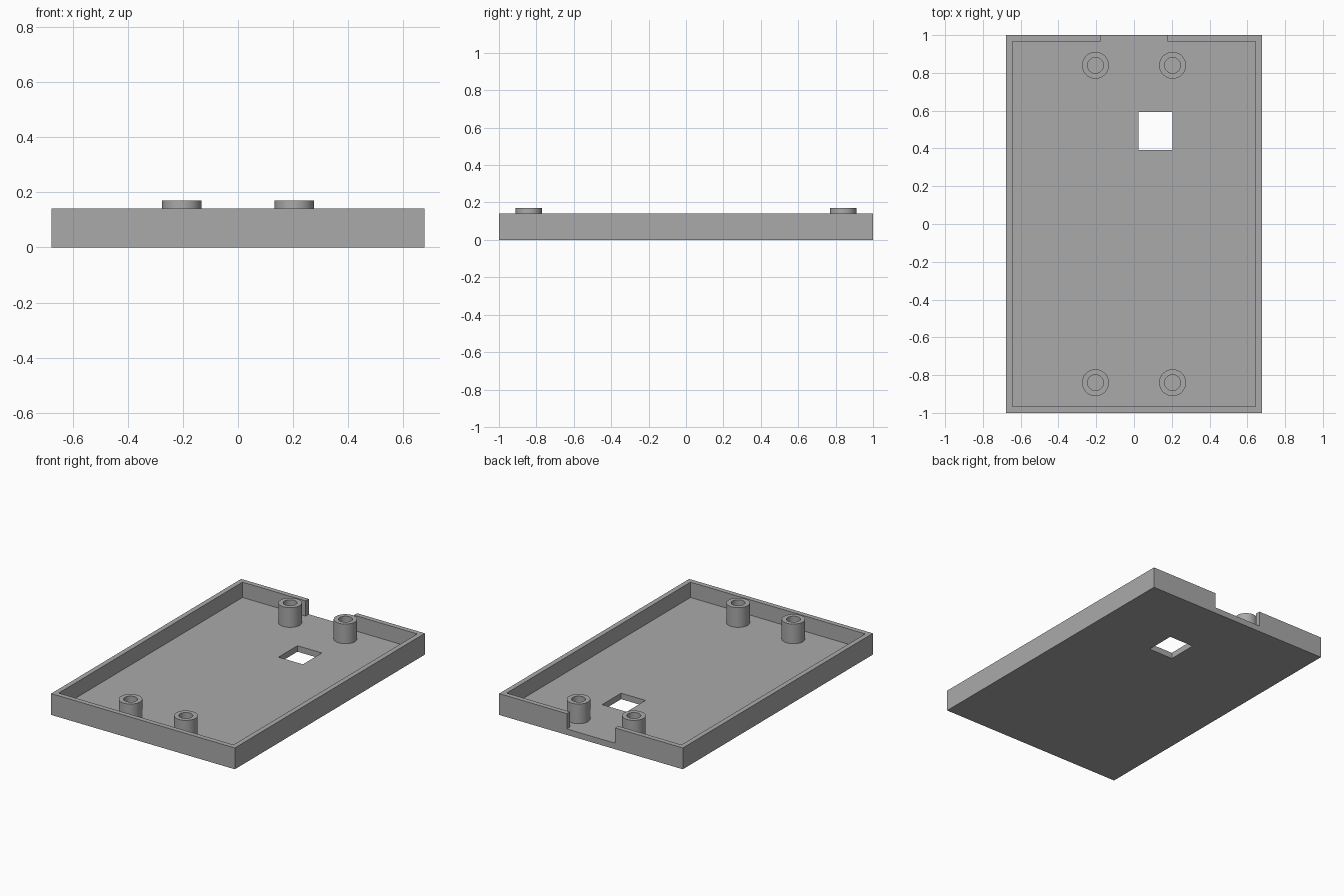
import bpy
import bmesh
from mathutils import Matrix

if "Cube" in bpy.data.objects:
    bpy.data.objects.remove(bpy.data.objects["Cube"])

HALF_X, HALF_Y = 0.677, 1.0
WALL, FLOOR, RIM = 0.033, 0.04, 0.142
POST_TOP, POST_R, BORE_R = 0.171, 0.071, 0.042

grey = bpy.data.materials.new("plain grey")
grey.use_nodes = True
colour = (0.4, 0.4, 0.4, 1)
grey.diffuse_color = colour
grey.node_tree.nodes["Principled BSDF"].inputs["Base Color"].default_value = colour


def add_object(name, bm):
    mesh = bpy.data.meshes.new(name)
    bmesh.ops.recalc_face_normals(bm, faces=bm.faces)
    bm.to_mesh(mesh)
    bm.free()
    mesh.materials.append(grey)
    obj = bpy.data.objects.new(name, mesh)
    bpy.context.collection.objects.link(obj)
    return obj


def box(name, low, high):
    bm = bmesh.new()
    size = [b - a for a, b in zip(low, high)]
    centre = [(a + b) / 2 for a, b in zip(low, high)]
    bmesh.ops.create_cube(bm, size=1, matrix=Matrix.Translation(centre) @ Matrix.Diagonal((*size, 1)))
    return add_object(name, bm)


def select(obj):
    bpy.ops.object.select_all(action="DESELECT")
    obj.select_set(True)
    bpy.context.view_layer.objects.active = obj


def cut(target, cutter):
    cutter.hide_render = True
    mod = target.modifiers.new(cutter.name, "BOOLEAN")
    mod.operation, mod.solver, mod.object = "DIFFERENCE", "EXACT", cutter
    select(target)
    bpy.ops.object.modifier_apply(modifier=mod.name)
    bpy.data.objects.remove(cutter)


# Open tray: cavity, notch in the back wall, square window in the floor
tray = box("tray", (-HALF_X, -HALF_Y, 0), (HALF_X, HALF_Y, RIM))
inner_x, inner_y = HALF_X - WALL, HALF_Y - WALL
cut(tray, box("cavity", (-inner_x, -inner_y, FLOOR), (inner_x, inner_y, 1)))
cut(tray, box("back_notch", (-0.178, inner_y - 0.1, FLOOR), (0.178, 1.1, 1)))
cut(tray, box("window_opening", (0.023, 0.393, -1), (0.203, 0.593, 1)))


# Hollow mounting posts standing on the floor
def post(name, x, y):
    bm = bmesh.new()
    profile = [(POST_R, FLOOR), (POST_R, POST_TOP), (BORE_R, POST_TOP), (BORE_R, FLOOR)]
    verts = [bm.verts.new((r, 0, z)) for r, z in profile]
    edges = [bm.edges.new(pair) for pair in zip(verts, verts[1:])]
    bmesh.ops.spin(bm, geom=verts + edges, cent=(0, 0, 0), axis=(0, 0, 1),
                   angle=6.2831853, steps=48, use_merge=True)
    bmesh.ops.remove_doubles(bm, verts=bm.verts, dist=0.0001)
    obj = add_object(name, bm)
    # An open tube has no volume test, so point the top ring upward
    ring = max(obj.data.polygons, key=lambda p: p.center.z)
    if ring.normal.z < 0:
        obj.data.flip_normals()
    obj.location = (x, y, 0)
    select(obj)
    bpy.ops.object.shade_smooth_by_angle()


for end, y in (("front", -0.84), ("back", 0.84)):
    for side, x in (("right", -0.204), ("left", 0.204)):
        post(f"{end}_{side}_post", x, y)
